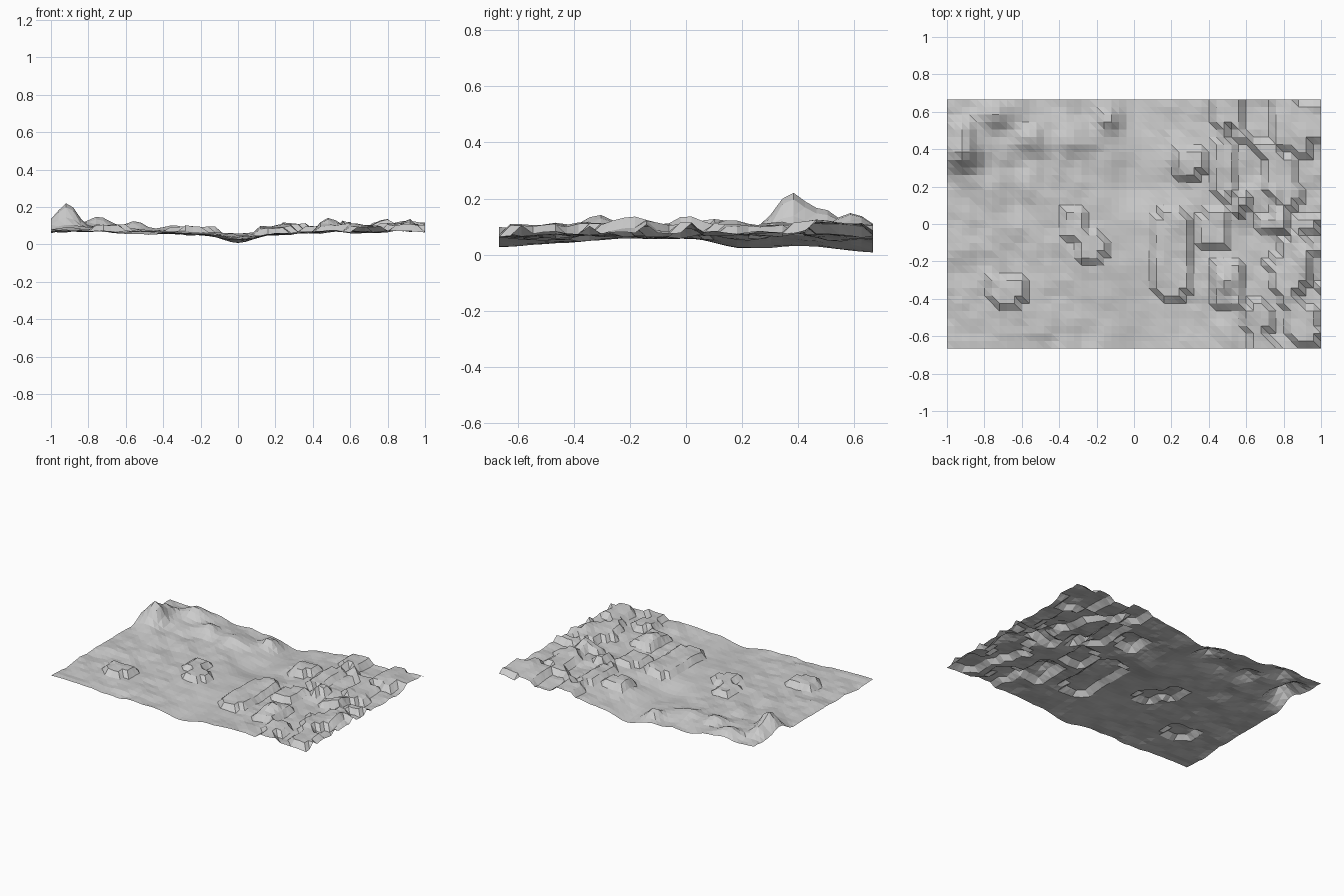
import bpy, bmesh, math
from mathutils import Vector, noise

NX, NY = 50, 33
W, D = 2.0, 1.333

# Broad ground heights in 1/1000 units: rows back to front, columns left to right
BASE = [
    [100, 92, 90, 78, 58, 14, 58, 80, 78, 78, 84],
    [112, 105, 85, 78, 65, 38, 60, 82, 80, 78, 84],
    [90, 88, 80, 72, 62, 28, 60, 80, 80, 80, 84],
    [84, 82, 79, 74, 70, 64, 66, 74, 76, 76, 80],
    [82, 78, 76, 74, 70, 64, 66, 72, 76, 78, 82],
    [77, 76, 75, 66, 60, 48, 62, 70, 74, 78, 82],
    [74, 76, 72, 68, 60, 34, 62, 72, 74, 72, 80],
]
# Rounded hills: x, y, height, radius
HILLS = [
    (-0.91, 0.37, 0.115, 0.075), (-0.75, 0.58, 0.065, 0.08),
    (-0.92, 0.50, 0.045, 0.06), (-0.54, 0.45, 0.045, 0.07),
    (-0.33, 0.45, 0.03, 0.08), (-0.13, 0.56, 0.055, 0.06),
    (0.25, 0.32, 0.03, 0.08), (0.48, -0.32, 0.04, 0.06),
    (0.75, 0.16, 0.03, 0.03), (0.92, -0.20, 0.03, 0.07),
    (0.25, 0.00, 0.02, 0.07), (0.80, 0.00, 0.03, 0.06),
    (0.60, -0.46, 0.02, 0.06), (0.55, 0.10, 0.02, 0.07),
    (0.92, 0.47, 0.02, 0.07), (-0.92, -0.10, 0.02, 0.09),
]
# Steep-sided rock shelves: centre x, centre y, half width, half depth
SHELVES = [
    (-0.69, -0.35, 0.09, 0.08), (-0.33, -0.01, 0.07, 0.09),
    (-0.23, -0.12, 0.08, 0.07), (0.20, -0.17, 0.10, 0.24),
    (0.48, 0.59, 0.06, 0.09), (0.48, 0.30, 0.05, 0.17),
    (0.29, 0.33, 0.08, 0.08), (0.79, 0.25, 0.08, 0.11),
    (0.84, 0.50, 0.12, 0.10), (0.78, 0.04, 0.05, 0.07),
    (0.43, -0.03, 0.09, 0.10), (0.86, -0.20, 0.08, 0.15),
    (0.50, -0.33, 0.10, 0.12), (0.90, -0.53, 0.09, 0.10),
    (0.66, -0.50, 0.08, 0.08),
]


def ease(t):
    return t * t * (3 - 2 * t)


def ground(x, y):
    u = min((x + 1) * 5, 9.999)
    v = min(max((D / 2 - y) / D * 6, 0), 5.999)
    i, j = int(u), int(v)
    s, t = ease(u - i), ease(v - j)
    top = BASE[j][i] * (1 - s) + BASE[j][i + 1] * s
    low = BASE[j + 1][i] * (1 - s) + BASE[j + 1][i + 1] * s
    return (top * (1 - t) + low * t) / 1000


def height(x, y):
    z = ground(x, y)
    # Rolling and fine bumps, kept low in the valley
    calm = min(1.0, 0.3 + abs(x) * 3)
    z += calm * 0.014 * noise.noise(Vector((x * 7, y * 7, 3.1)))
    z += calm * 0.010 * noise.noise(Vector((x * 13, y * 13, 7.7)))
    for hx, hy, h, r in HILLS:
        z += h * math.exp(-((x - hx) ** 2 + (y - hy) ** 2) / (r * r))
    # Shelves with cut corners, plus scattered broken rock on the right
    raised = any(abs(x - a) < w and abs(y - b) < d and
                 abs(x - a) / w + abs(y - b) / d < 1.6 for a, b, w, d in SHELVES)
    if x > 0.55:
        raised = raised or noise.noise(Vector((x * 8, y * 8, 1.4))) > 0.22
    if raised:
        z += 0.032
    return z


# Terrain sheet
bm = bmesh.new()
grid = [[bm.verts.new((-1 + W * i / NX, -D / 2 + D * j / NY,
                       height(-1 + W * i / NX, -D / 2 + D * j / NY)))
         for i in range(NX + 1)] for j in range(NY + 1)]
for j in range(NY):
    for i in range(NX):
        a, b = grid[j][i], grid[j][i + 1]
        c, d = grid[j + 1][i + 1], grid[j + 1][i]
        bm.faces.new((a, b, d))
        bm.faces.new((b, c, d))
# Rest the lowest point on the ground
lowest = min(v.co.z for v in bm.verts)
for v in bm.verts:
    v.co.z -= min(lowest, 0.006)
    v.co.z = max(v.co.z, 0)
mesh = bpy.data.meshes.new("terrain")
bm.to_mesh(mesh)
bm.free()
bpy.context.collection.objects.link(bpy.data.objects.new("terrain", mesh))
